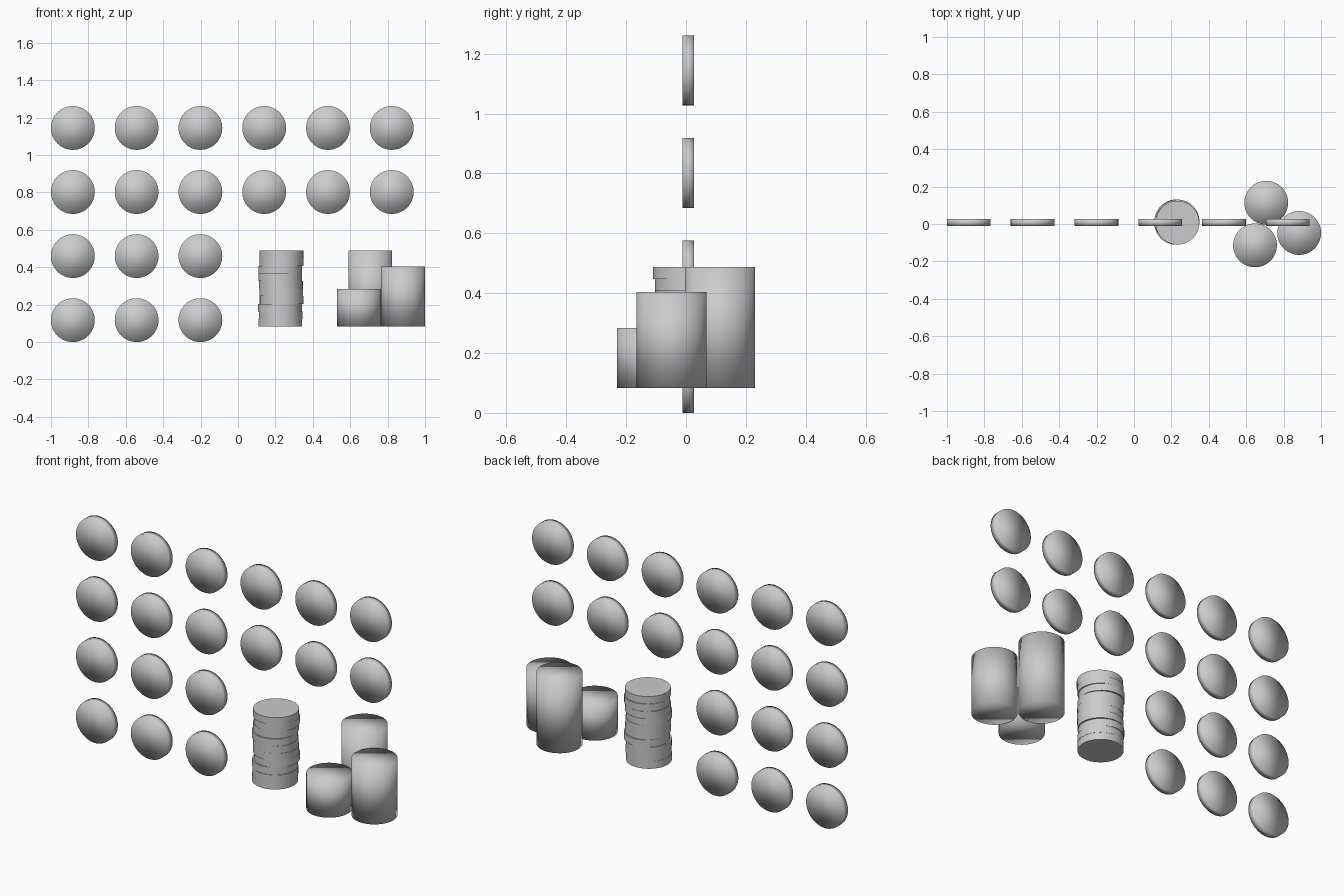
import bpy, math, random

if "Cube" in bpy.data.objects:
    bpy.data.objects.remove(bpy.data.objects["Cube"])

random.seed(4)
R = 0.117
BASE = 0.083


def cylinder(name, loc, depth, rot=(0, 0, 0), sharp=False):
    bpy.ops.mesh.primitive_cylinder_add(vertices=64, radius=R, depth=depth,
                                        location=loc, rotation=rot)
    ob = bpy.context.object
    ob.name = name
    if sharp:
        bpy.ops.object.shade_smooth_by_angle(angle=math.radians(40))
    else:
        bpy.ops.object.shade_smooth()
    return ob


# Upright discs: two full rows of six above two rows of three
for row, count in enumerate((3, 3, 6, 6)):
    for col in range(count):
        cylinder(f"disc_{row}_{col}",
                 (-0.883 + 0.341 * col, 0.008, R + 0.3425 * row),
                 0.038, (math.pi / 2, 0, 0))

# Loose stack of ten slightly shifted discs
STEP = 0.0405
for i in range(10):
    cylinder(f"stacked_disc_{i}",
             (0.229 + random.uniform(-0.005, 0.005),
              0.010 + random.uniform(-0.005, 0.005),
              BASE + STEP * (i + 0.5)), STEP, sharp=True)

# Three solid columns of different heights
for name, x, y, h in (("tall_column", 0.707, 0.114, 0.405),
                      ("short_column", 0.647, -0.114, 0.200),
                      ("middle_column", 0.883, -0.048, 0.321)):
    cylinder(name, (x, y, BASE + h / 2), h)
